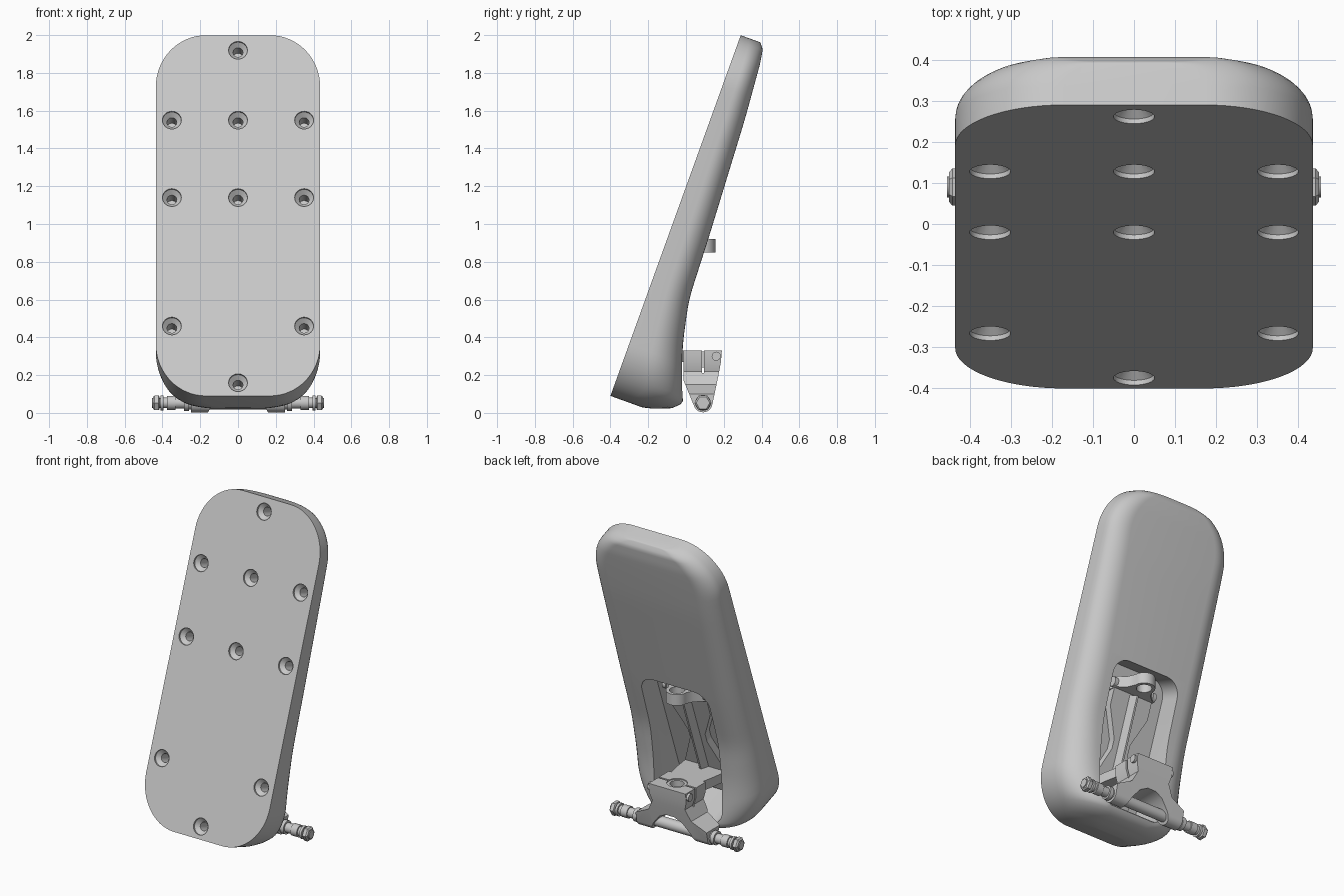
import bpy, bmesh, math
from mathutils import Matrix, Vector

old = bpy.data.objects.get("Cube")
if old:
    bpy.data.objects.remove(old, do_unlink=True)

grey = bpy.data.materials.new("plain grey")
grey.use_nodes = True
COLOUR = (0.58, 0.58, 0.58, 1)
grey.diffuse_color = COLOUR
grey.node_tree.nodes["Principled BSDF"].inputs["Base Color"].default_value = COLOUR

# Frame of the leaning block: x across, y depth from the front face, z along it
LEN = 2.03
TILT = Matrix.Translation((0, -0.40, 0.09)) @ Matrix.Rotation(-math.atan2(0.69, 1.91), 4, 'X')


def finish(bm, name, matrix=None):
    bmesh.ops.recalc_face_normals(bm, faces=bm.faces)
    if matrix:
        bm.transform(matrix)
    mesh = bpy.data.meshes.new(name)
    bm.to_mesh(mesh)
    bm.free()
    mesh.materials.append(grey)
    ob = bpy.data.objects.new(name, mesh)
    bpy.context.collection.objects.link(ob)
    return ob


def loft(rings, name, matrix=None):
    bm = bmesh.new()
    loops = [[bm.verts.new(p) for p in ring] for ring in rings]
    n = len(loops[0])
    for a, b in zip(loops, loops[1:]):
        for i in range(n):
            j = (i + 1) % n
            bm.faces.new((a[i], a[j], b[j], b[i]))
    bm.faces.new(loops[0])
    bm.faces.new(loops[-1])
    return finish(bm, name, matrix)


def prism(points, axis, lo, hi, name, matrix=None):
    place = {'x': lambda p, t: (t, p[0], p[1]),
             'y': lambda p, t: (p[0], t, p[1]),
             'z': lambda p, t: (p[0], p[1], t)}[axis]
    return loft([[place(p, t) for p in points] for t in (lo, hi)], name, matrix)


def lathe(profile, axis, name, origin=(0, 0, 0), sides=24, matrix=None):
    """Rings of (distance, radius) about an axis."""
    rings = []
    for t, r in profile:
        ring = []
        for i in range(sides):
            a = math.tau * i / sides
            c, s = r * math.cos(a), r * math.sin(a)
            v = {'x': (t, c, s), 'y': (c, t, s), 'z': (c, s, t)}[axis]
            ring.append(Vector(v) + Vector(origin))
        rings.append(ring)
    return loft(rings, name, matrix)


def arc(cx, cy, r, a0, a1, n=8):
    angles = [math.radians(a0 + (a1 - a0) * i / n) for i in range(n + 1)]
    return [(cx + r * math.cos(a), cy + r * math.sin(a)) for a in angles]


def mirrored(half):
    """Close a half outline across x = 0."""
    return half + [(-x, y) for x, y in reversed(half) if abs(x) > 1e-6]


def boolean(ob, tool, operation='DIFFERENCE'):
    mod = ob.modifiers.new("cut", 'BOOLEAN')
    mod.operation, mod.object, mod.solver = operation, tool, 'EXACT'
    bpy.context.view_layer.objects.active = ob
    bpy.ops.object.modifier_apply(modifier=mod.name)
    bpy.data.objects.remove(tool, do_unlink=True)


# Padded block, lofted along its length
DEPTHS = [(0, .18), (.014, .24), (.05, .33), (.095, .375), (.23, .32), (.38, .268),
          (.62, .217), (.96, .205), (1.62, .172), (1.92, .148), (2.0, .135), (LEN, .11)]


def depth_at(u):
    for (u0, d0), (u1, d1) in zip(DEPTHS, DEPTHS[1:]):
        if u <= u1:
            return d0 + (d1 - d0) * (u - u0) / (u1 - u0)
    return DEPTHS[-1][1]


def smooth_depth(u):
    if u < 0.2 or u > 1.85:
        return depth_at(u)
    return sum(depth_at(u + k * 0.03) for k in (-2, -1, 0, 1, 2)) / 5


CORNER, FLAT, HALF = 0.29, 0.17, 0.435
corner = []
for i in range(17):
    a = math.pi / 2 * i / 16
    corner.append((CORNER * (1 - math.cos(a)), FLAT + (HALF - FLAT) * math.sin(a)))
middle = [(CORNER + (LEN - 2 * CORNER) * i / 30, HALF) for i in range(1, 30)]
stations = corner + middle + [(LEN - u, w) for u, w in reversed(corner)]

rings = []
for u, w in stations:
    d = smooth_depth(u)
    r = min(0.45 * d + 0.05, 0.8 * w)
    wall = 0.42 * d
    half = [(w, 0)]
    half += [(w - r + r * math.cos(a), wall + (d - wall) * math.sin(a))
             for a in [math.pi / 2 * i / 10 for i in range(11)]]
    rings.append([(x, y, u) for x, y in mirrored(half)])
block = loft(rings, "padded_block", TILT)

# Rounded recess in the back
recess = (arc(.14, .90, .10, 0, 90) + arc(-.14, .90, .10, 90, 180)
          + arc(-.15, .20, .09, 180, 270) + arc(.15, .20, .09, 270, 360))
boolean(block, prism(recess, 'y', .065, .7, "recess_cutter", TILT))

# Countersunk bolt holes through the front
holes = [(0, 1.92), (0, .16)] + [(x, z) for x in (-.35, 0, .35) for z in (1.55, 1.14)]
holes += [(-.35, .46), (.35, .46)]
for x, z in holes:
    u = (z - .09) / .9405
    cutter = lathe([(-.02, .05), (.012, .05), (.035, .026), (.12, .026)], 'y',
                   "hole_cutter", (x, 0, u), 24, TILT)
    boolean(block, cutter)

# Waisted spine plate with a raised ridge, on the recess floor
spine = mirrored([(.15, .13), (.15, .28), (.06, .50), (.06, .56), (.14, .74), (.14, .86)])
prism(spine, 'y', .06, .11, "spine_plate", TILT)
prism(mirrored([(.025, .10), (.006, .16)]), 'z', .28, .84, "spine_ridge", TILT)

# Upper bracket with a round eye
upper = prism(mirrored([(.15, -.06), (.14, 0), (.085, .045)] + arc(0, .09, .065, 0, 90)),
              'z', .85, .92, "upper_bracket")
boolean(upper, lathe([(.8, .045), (1, .045)], 'z', "eye_cutter", (0, .09, 0)))

# Lower bracket reaching from the spine to the hanger
prism(mirrored([(.15, -.25), (.13, -.10), (.11, .0)]), 'z', .27, .33, "lower_bracket")

# Forked hanger: side profile trimmed by the fork outline
AXLE_Y, AXLE_Z = .09, .053
side = ([(-.012, .33), (-.012, .17)] + arc(AXLE_Y, AXLE_Z, .05, 200, 345, 12)
        + [(.17, .19), (.185, .27), (.19, .33)])
hanger = prism(side, 'x', -.3, .3, "hanger")
fork = mirrored([(.13, .34), (.13, .27), (.115, .22), (.15, .15), (.25, .10), (.25, -.02),
                 (.17, -.02), (.13, .06), (.08, .12), (.03, .145)])
boolean(hanger, prism(fork, 'y', -.2, .4, "fork_cutter"), 'INTERSECT')
boolean(hanger, lathe([(.2, .06), (.4, .06)], 'z', "pivot_cutter", (0, AXLE_Y, 0)))
slit = [(.084, .21), (.096, .21), (.096, .4), (.084, .4)]
boolean(hanger, prism(slit, 'x', -.5, .5, "slit_cutter"))

# Pivot cup seated in the hanger
cup = lathe([(.24, .058), (.325, .058)], 'z', "pivot_cup", (0, AXLE_Y, 0))
boolean(cup, lathe([(.26, .042), (.4, .042)], 'z', "cup_cutter", (0, AXLE_Y, 0)))

# Axle with sleeves and washers
half_axle = [(.25, .034), (.26, .034), (.26, .042), (.285, .042), (.285, .03), (.33, .03),
             (.33, .037), (.375, .037), (.375, .028), (.395, .028), (.395, .04),
             (.41, .04), (.41, .026), (.455, .026)]
axle = [(-t, r) for t, r in reversed(half_axle)] + half_axle
lathe(axle, 'x', "axle", (0, AXLE_Y, AXLE_Z))

# Mirrored feet, nuts and clamp screws
for side_name, s in (("left", 1), ("right", -1)):
    lathe([(s * .16, .048), (s * .25, .048)], 'x', side_name + "_foot", (0, AXLE_Y, AXLE_Z))
    lathe([(s * .415, .036), (s * .42, .045), (s * .442, .045), (s * .45, .036)], 'x',
          side_name + "_axle_nut", (0, AXLE_Y, AXLE_Z), 6)
    lathe([(s * .12, .024), (s * .145, .024)], 'x', side_name + "_clamp_screw",
          (0, .16, .30), 16)
    lathe([(s * .13, .03), (s * .155, .03)], 'x', side_name + "_bracket_screw",
          (0, -.01, .885), 16)

# Smooth the curved faces and keep the hard edges
bpy.ops.object.select_all(action='DESELECT')
for ob in bpy.context.scene.objects:
    if ob.type == 'MESH' and grey.name in ob.data.materials:
        ob.select_set(True)
        bpy.context.view_layer.objects.active = ob
bpy.ops.object.shade_smooth_by_angle(angle=math.radians(35))
